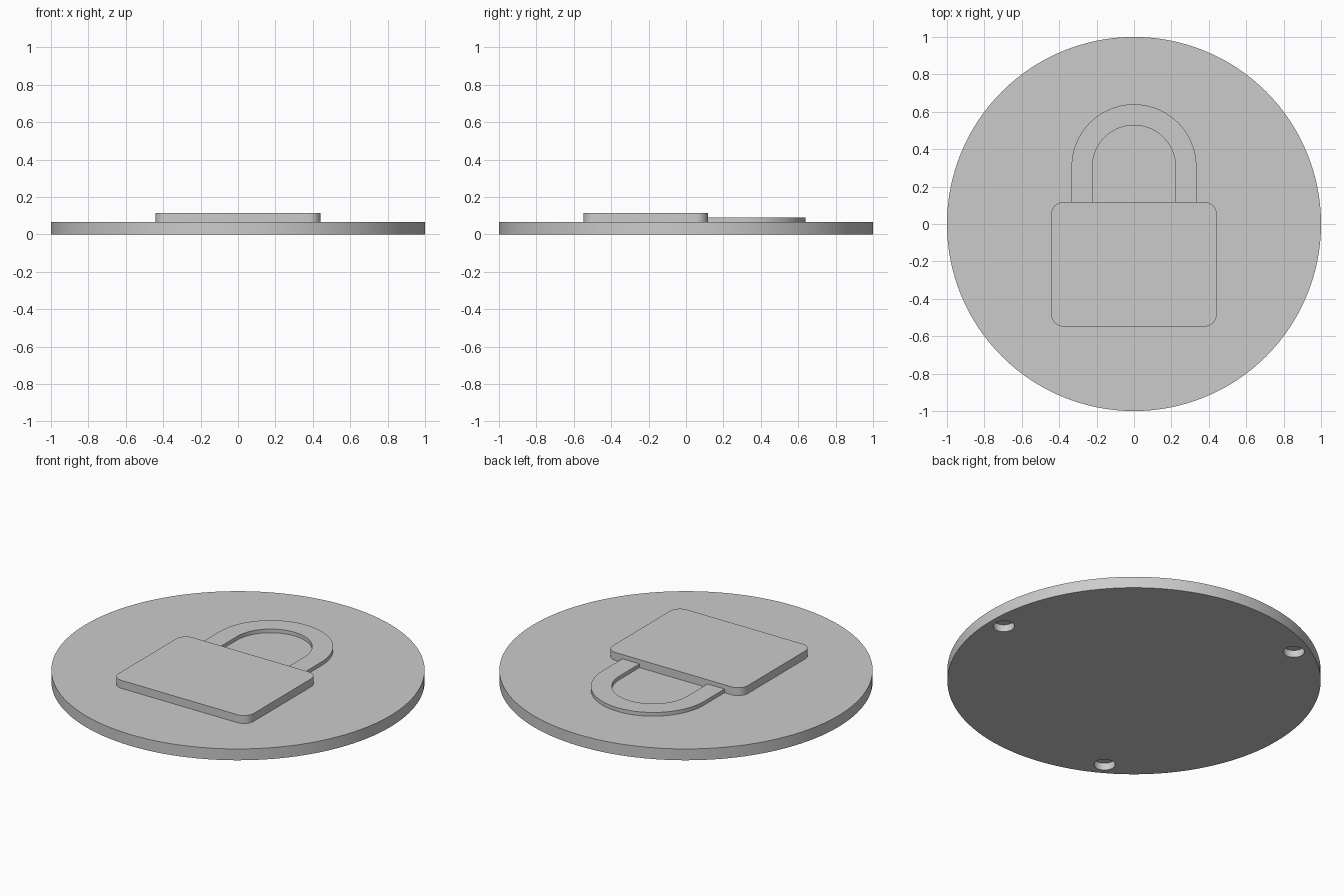
import bpy
import bmesh
from math import cos, sin, pi, radians

cube = bpy.data.objects.get("Cube")
if cube:
    bpy.data.objects.remove(cube, do_unlink=True)

BASE_TOP = 0.067
SINK = 0.004  # raised parts are set slightly into the base

grey = bpy.data.materials.new("plain grey")
grey.use_nodes = True
grey.diffuse_color = (0.6, 0.6, 0.6, 1)
grey.node_tree.nodes["Principled BSDF"].inputs["Base Color"].default_value = (0.6, 0.6, 0.6, 1)


def arc(cx, cy, radius, start, end, steps):
    """Points along an arc, angles in degrees."""
    angles = [radians(start + (end - start) * i / steps) for i in range(steps + 1)]
    return [(cx + radius * cos(a), cy + radius * sin(a)) for a in angles]


def extrude(name, outline, bottom, top):
    """Upright solid from a closed counter-clockwise outline."""
    bm = bmesh.new()
    face = bm.faces.new([bm.verts.new((x, y, bottom)) for x, y in outline])
    grown = bmesh.ops.extrude_face_region(bm, geom=[face], use_keep_orig=True)
    verts = [v for v in grown["geom"] if isinstance(v, bmesh.types.BMVert)]
    bmesh.ops.translate(bm, verts=verts, vec=(0, 0, top - bottom))
    bmesh.ops.recalc_face_normals(bm, faces=bm.faces)
    mesh = bpy.data.meshes.new(name)
    bm.to_mesh(mesh)
    bm.free()
    mesh.materials.append(grey)
    obj = bpy.data.objects.new(name, mesh)
    bpy.context.collection.objects.link(obj)
    return obj


def activate(obj):
    bpy.ops.object.select_all(action="DESELECT")
    obj.select_set(True)
    bpy.context.view_layer.objects.active = obj


# Round base
base = extrude("round_base", arc(0, 0, 1, 0, 360, 128)[:-1], 0, BASE_TOP)

# Three blind sockets in the underside
for i in range(3):
    a = 2 * pi * i / 3
    outline = arc(0.911 * cos(a), 0.911 * sin(a), 0.057, 0, 360, 40)[:-1]
    cutter = extrude("socket_cutter", outline, -0.05, 0.042)
    cutter.hide_render = True
    activate(base)
    cut = base.modifiers.new("socket", "BOOLEAN")
    cut.operation = "DIFFERENCE"
    cut.solver = "EXACT"
    cut.object = cutter
    bpy.ops.object.modifier_apply(modifier=cut.name)
    bpy.data.objects.remove(cutter, do_unlink=True)

# Lock body: rectangle with rounded corners
half_w, low, high, r = 0.442, -0.548, 0.117, 0.064
corners = [(half_w - r, high - r, 0), (r - half_w, high - r, 90),
           (r - half_w, low + r, 180), (half_w - r, low + r, 270)]
outline = [p for x, y, a in corners for p in arc(x, y, r, a, a + 90, 10)]
body = extrude("lock_body", outline, BASE_TOP - SINK, 0.114)

# Shackle: flat arch whose legs run into the body
arch_y, outer, inner, leg_end = 0.306, 0.334, 0.222, 0.09
outline = ([(outer, leg_end)] + arc(0, arch_y, outer, 0, 180, 48)
           + [(-outer, leg_end), (-inner, leg_end)]
           + arc(0, arch_y, inner, 180, 0, 48) + [(inner, leg_end)])
shackle = extrude("lock_shackle", outline, BASE_TOP - SINK, 0.089)

for obj in (base, body, shackle):
    activate(obj)
    bpy.ops.object.shade_smooth_by_angle(angle=radians(30))
